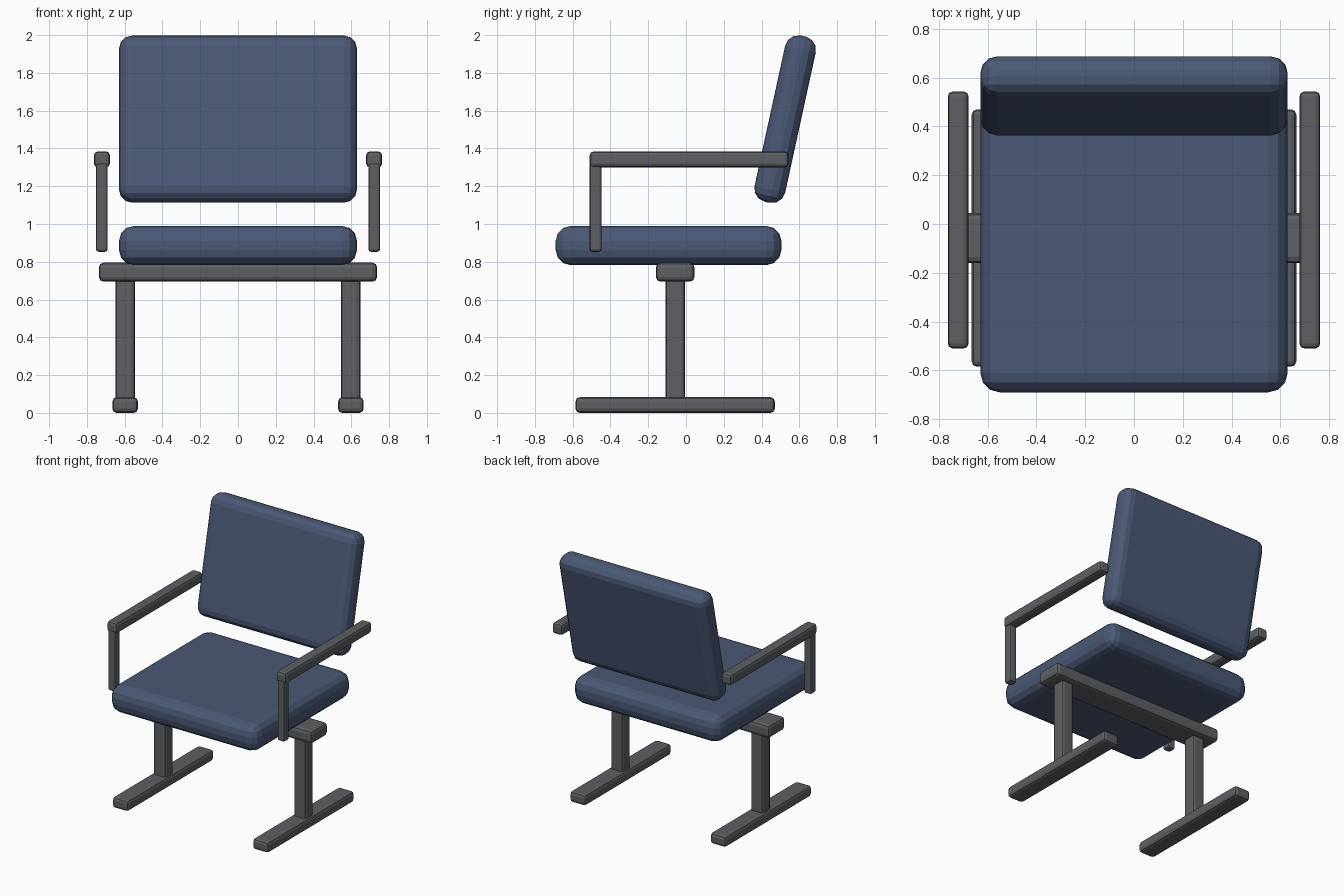
import bpy, math

if "Cube" in bpy.data.objects:
    bpy.data.objects.remove(bpy.data.objects["Cube"])

fabric = bpy.data.materials.new("blue_fabric")
fabric.diffuse_color = (0.07, 0.10, 0.18, 1)
fabric.use_nodes = True
fabric.node_tree.nodes["Principled BSDF"].inputs["Base Color"].default_value = fabric.diffuse_color
metal = bpy.data.materials.new("dark_metal")
metal.diffuse_color = (0.11, 0.115, 0.125, 1)
metal.use_nodes = True
metal.node_tree.nodes["Principled BSDF"].inputs["Base Color"].default_value = metal.diffuse_color


def box(name, x, y, z, bevel, segments, mat):
    """Bevelled box from (min, max) ranges."""
    loc = [(r[0] + r[1]) / 2 for r in (x, y, z)]
    bpy.ops.mesh.primitive_cube_add(size=1, location=loc)
    ob = bpy.context.object
    ob.name = name
    ob.scale = [r[1] - r[0] for r in (x, y, z)]
    bpy.ops.object.transform_apply(location=False, rotation=False, scale=True)
    mod = ob.modifiers.new("bevel", 'BEVEL')
    mod.width = bevel
    mod.segments = segments
    ob.data.materials.append(mat)
    return ob


# Cushions
box("seat", (-0.63, 0.63), (-0.69, 0.505), (0.782, 0.99), 0.08, 3, fabric)
back = box("backrest", (-0.63, 0.63), (0.442, 0.608), (1.105, 2.005), 0.07, 3, fabric)
back.rotation_euler.x = -math.radians(12.3)

# Cross beam under the seat
box("cross_beam", (-0.737, 0.737), (-0.16, 0.045), (0.695, 0.795), 0.025, 2, metal)

# Legs and armrests, one set per side
for side, s in (("left", -1), ("right", 1)):
    def span(a, b):
        return sorted((s * a, s * b))
    box(side + "_foot", span(0.53, 0.665), (-0.585, 0.47), (0.0, 0.083), 0.022, 2, metal)
    box(side + "_post", span(0.545, 0.648), (-0.108, -0.004), (0.06, 0.72), 0.02, 2, metal)
    box(side + "_armrest", span(0.678, 0.763), (-0.51, 0.543), (1.30, 1.384), 0.02, 2, metal)
    box(side + "_arm_support", span(0.69, 0.752), (-0.511, -0.447), (0.853, 1.325), 0.014, 2, metal)
